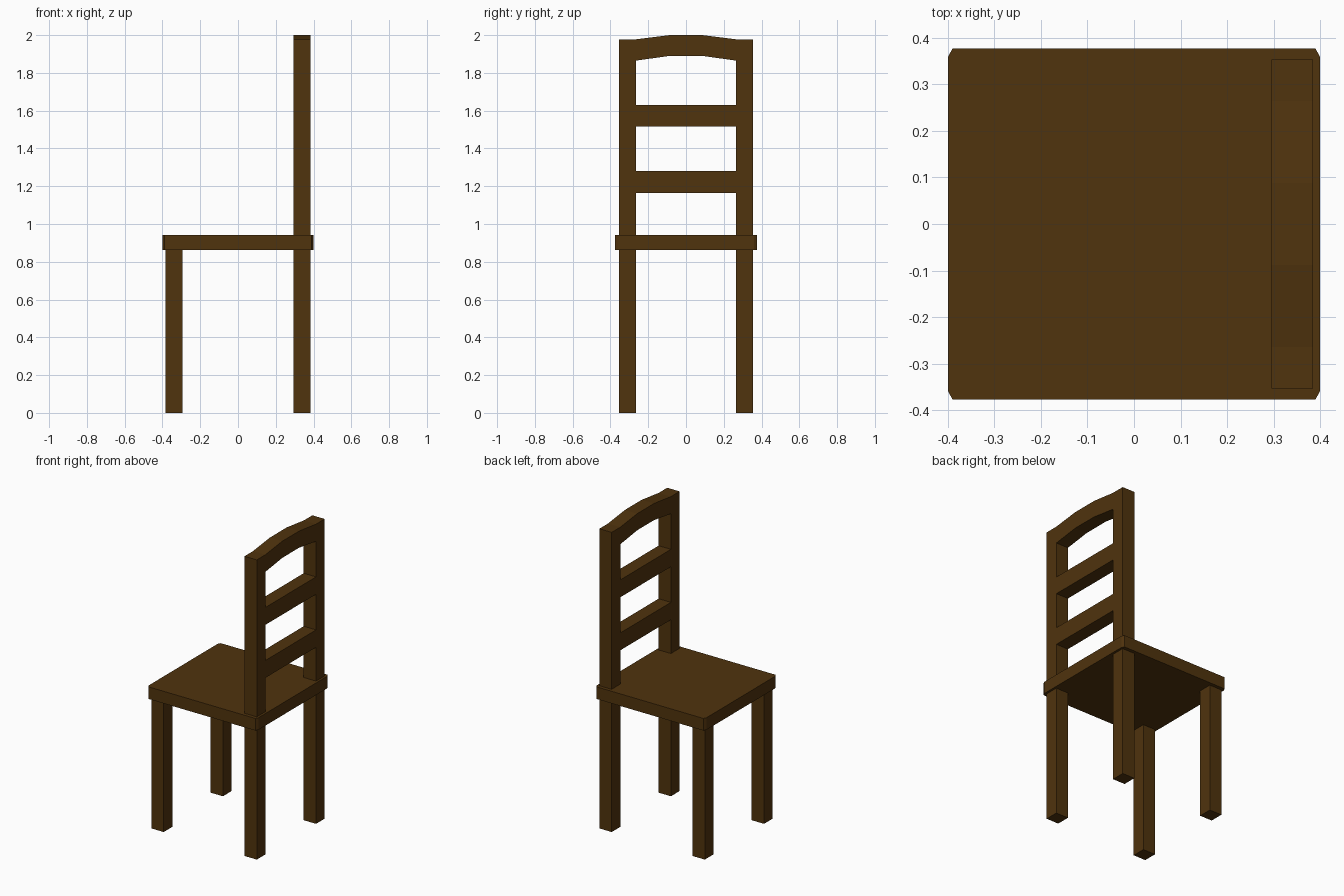
import bpy
import bmesh
from mathutils import Vector

if "Cube" in bpy.data.objects:
    bpy.data.objects.remove(bpy.data.objects["Cube"])

wood = bpy.data.materials.new("dark_wood")
wood.diffuse_color = (0.08, 0.033, 0.004, 1)
wood.use_nodes = True
wood.node_tree.nodes["Principled BSDF"].inputs["Base Color"].default_value = wood.diffuse_color


def prism(name, outline, extrude):
    """Extrude a closed 3D outline along a vector into a solid."""
    bm = bmesh.new()
    face = bm.faces.new([bm.verts.new(p) for p in outline])
    result = bmesh.ops.extrude_face_region(bm, geom=[face], use_keep_orig=True)
    moved = [g for g in result["geom"] if isinstance(g, bmesh.types.BMVert)]
    bmesh.ops.translate(bm, verts=moved, vec=Vector(extrude))
    bmesh.ops.recalc_face_normals(bm, faces=bm.faces)
    mesh = bpy.data.meshes.new(name)
    bm.to_mesh(mesh)
    bm.free()
    mesh.materials.append(wood)
    obj = bpy.data.objects.new(name, mesh)
    bpy.context.collection.objects.link(obj)
    return obj


def box(name, x, y, z):
    """Box from (min, max) ranges."""
    outline = [(x[0], y[0], z[0]), (x[1], y[0], z[0]),
               (x[1], y[1], z[0]), (x[0], y[1], z[0])]
    return prism(name, outline, (0, 0, z[1] - z[0]))


SEAT_BOTTOM, SEAT_TOP = 0.862, 0.942
BACK_X, FRONT_X = (0.295, 0.385), (-0.385, -0.295)
INNER, OUTER = 0.264, 0.354

# Seat with clipped corners
hx, hy, cx, cy = 0.4, 0.377, 0.01, 0.018
seat_outline = [(-hx + cx, -hy), (hx - cx, -hy), (hx, -hy + cy), (hx, hy - cy),
                (hx - cx, hy), (-hx + cx, hy), (-hx, hy - cy), (-hx, -hy + cy)]
prism("seat", [(x, y, SEAT_BOTTOM) for x, y in seat_outline],
      (0, 0, SEAT_TOP - SEAT_BOTTOM))

# Front legs and full-height back posts
for side, y in (("right", (-OUTER, -INNER)), ("left", (INNER, OUTER))):
    box(f"front_leg_{side}", FRONT_X, y, (0, SEAT_BOTTOM))
    box(f"back_post_{side}", BACK_X, y, (0, 1.978))

# Backrest slats
for name, z in (("lower_slat", (1.165, 1.28)), ("upper_slat", (1.515, 1.63))):
    box(name, BACK_X, (-INNER, INNER), z)

# Arched top rail
third = INNER / 3
rail = [(-INNER, 1.865), (-third, 1.89), (third, 1.89), (INNER, 1.865),
        (INNER, 1.978), (third, 2.0), (-third, 2.0), (-INNER, 1.978)]
prism("top_rail", [(BACK_X[0], y, z) for y, z in rail],
      (BACK_X[1] - BACK_X[0], 0, 0))
